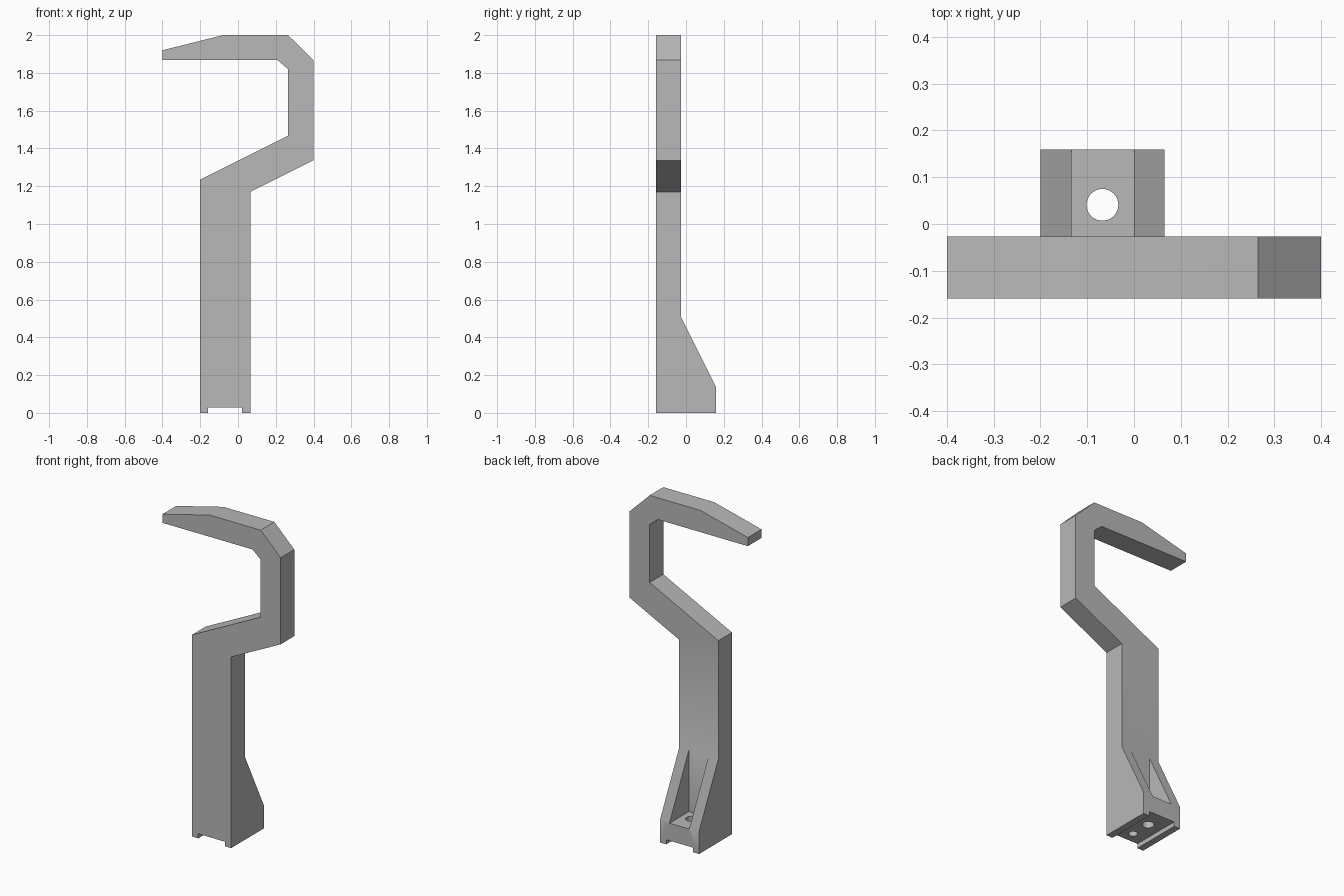
import bpy, bmesh
from mathutils import Matrix, Vector

cube = bpy.data.objects.get("Cube")
if cube:
    bpy.data.objects.remove(cube, do_unlink=True)

grey = bpy.data.materials.new("plain grey")
grey.use_nodes = True
grey.diffuse_color = (0.48, 0.48, 0.48, 1)
grey.node_tree.nodes["Principled BSDF"].inputs["Base Color"].default_value = grey.diffuse_color

FRONT, BACK, REAR = -0.159, -0.027, 0.159   # arm front, arm back, foot rear
LEFT, RIGHT = -0.2, 0.065                   # post sides
MID = (LEFT + RIGHT) / 2


def make_object(name, bm):
    bmesh.ops.recalc_face_normals(bm, faces=bm.faces)
    mesh = bpy.data.meshes.new(name)
    bm.to_mesh(mesh)
    bm.free()
    mesh.materials.append(grey)
    obj = bpy.data.objects.new(name, mesh)
    bpy.context.collection.objects.link(obj)
    return obj


def extrude_profile(name, points, direction):
    bm = bmesh.new()
    face = bm.faces.new([bm.verts.new(p) for p in points])
    new = bmesh.ops.extrude_face_region(bm, geom=[face], use_keep_orig=True)["geom"]
    bmesh.ops.translate(bm, vec=direction,
                        verts=[g for g in new if isinstance(g, bmesh.types.BMVert)])
    return make_object(name, bm)


def box(name, low, high):
    low, high = Vector(low), Vector(high)
    bm = bmesh.new()
    bmesh.ops.create_cube(bm, size=1, matrix=Matrix.Translation((low + high) / 2)
                          @ Matrix.Diagonal((*(high - low), 1)))
    return make_object(name, bm)


def bore(name, y, radius, top):
    bm = bmesh.new()
    bmesh.ops.create_cone(bm, cap_ends=True, segments=32, radius1=radius, radius2=radius,
                          depth=top + 0.1,
                          matrix=Matrix.Translation((MID, y, (top - 0.1) / 2)))
    return make_object(name, bm)


def combine(target, other, operation):
    mod = target.modifiers.new(operation.title(), 'BOOLEAN')
    mod.operation, mod.solver, mod.object = operation, 'EXACT', other
    other.hide_render = True
    with bpy.context.temp_override(object=target, active_object=target):
        bpy.ops.object.modifier_apply(modifier=mod.name)
    bpy.data.objects.remove(other, do_unlink=True)


# Post and hook in one flat outline
outline = [(LEFT, 0), (RIGHT, 0), (RIGHT, 1.17), (0.4, 1.337), (0.4, 1.867), (0.265, 2),
           (-0.08, 2), (-0.4, 1.92), (-0.4, 1.867), (0.21, 1.867), (0.265, 1.82),
           (0.265, 1.467), (LEFT, 1.235)]
hook = extrude_profile("hook_bracket", [(x, FRONT, z) for x, z in outline],
                       (0, BACK - FRONT, 0))

# Foot with two sloping side walls and a pocket between them
side = [(-0.1, 0), (REAR, 0), (REAR, 0.138), (BACK, 0.51), (-0.1, 0.51)]
foot = extrude_profile("foot", [(LEFT, y, z) for y, z in side], (RIGHT - LEFT, 0, 0))
combine(foot, box("pocket_cutter", (-0.134, BACK, 0.135), (0, 0.3, 0.6)), 'DIFFERENCE')
combine(hook, foot, 'UNION')

# Locating channel under the foot and the two screw holes
combine(hook, box("channel_cutter", (-0.158, -0.3, -0.1), (0.022, 0.3, 0.028)), 'DIFFERENCE')
combine(hook, bore("screw_hole_cutter", 0.041, 0.034, 0.3), 'DIFFERENCE')
combine(hook, bore("blind_hole_cutter", -0.09, 0.026, 0.22), 'DIFFERENCE')

# Flat faces, with only the bores smoothed
for poly in hook.data.polygons:
    poly.use_smooth = False
bpy.ops.object.select_all(action='DESELECT')
hook.select_set(True)
bpy.context.view_layer.objects.active = hook
bpy.ops.object.shade_smooth_by_angle()
